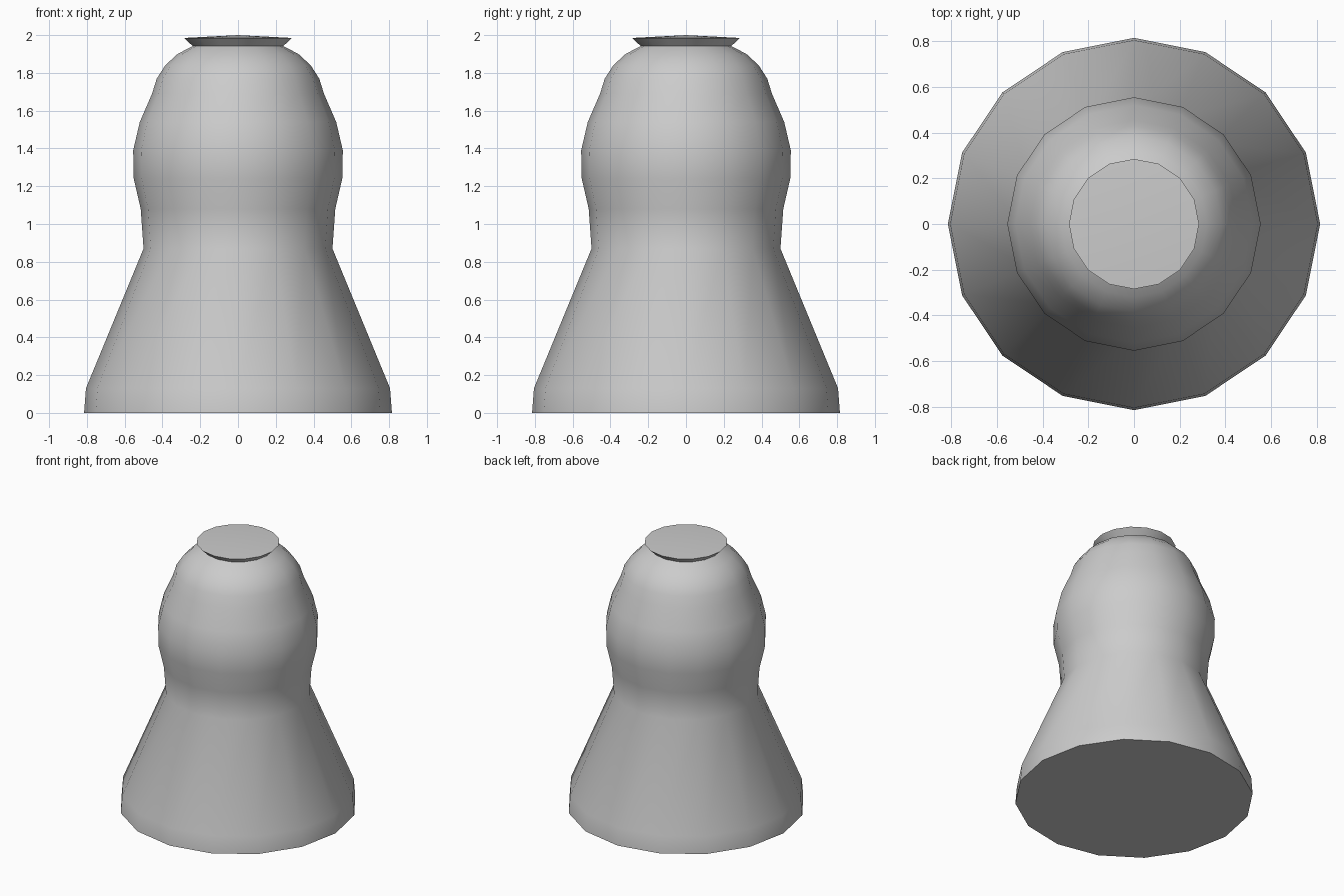
import bpy, bmesh, math

cube = bpy.data.objects.get("Cube")
if cube:
    bpy.data.objects.remove(cube, do_unlink=True)

SIDES = 16

grey = bpy.data.materials.new("plain_grey")
grey.use_nodes = True
colour = (0.6, 0.6, 0.6, 1)
grey.diffuse_color = colour
grey.node_tree.nodes["Principled BSDF"].inputs["Base Color"].default_value = colour


def lathe(name, profile):
    """Spin a (radius, height) profile round z; radius 0 makes a pole."""
    bm = bmesh.new()
    verts = [bm.verts.new((r, 0, z)) for r, z in profile]
    edges = [bm.edges.new(pair) for pair in zip(verts, verts[1:])]
    bmesh.ops.spin(bm, geom=verts + edges, cent=(0, 0, 0), axis=(0, 0, 1),
                   angle=math.tau, steps=SIDES, use_merge=True)
    bmesh.ops.remove_doubles(bm, verts=bm.verts, dist=0.0005)
    bmesh.ops.recalc_face_normals(bm, faces=bm.faces)
    mesh = bpy.data.meshes.new(name)
    bm.to_mesh(mesh)
    bm.free()
    mesh.materials.append(grey)
    obj = bpy.data.objects.new(name, mesh)
    bpy.context.collection.objects.link(obj)
    bpy.ops.object.select_all(action='DESELECT')
    obj.select_set(True)
    bpy.context.view_layer.objects.active = obj
    bpy.ops.object.shade_smooth_by_angle(angle=math.radians(40))
    return obj


# Flared skirt, narrow waist, rounded head and flared lid in one closed skin
lathe("turned_body", [
    (0, 0), (0.815, 0), (0.805, 0.13), (0.5, 0.87), (0.515, 1.08),
    (0.552, 1.24), (0.555, 1.39), (0.52, 1.54), (0.455, 1.69),
    (0.43, 1.77), (0.385, 1.84), (0.32, 1.9), (0.24, 1.942),
    (0.285, 1.985), (0, 2.0),
])
